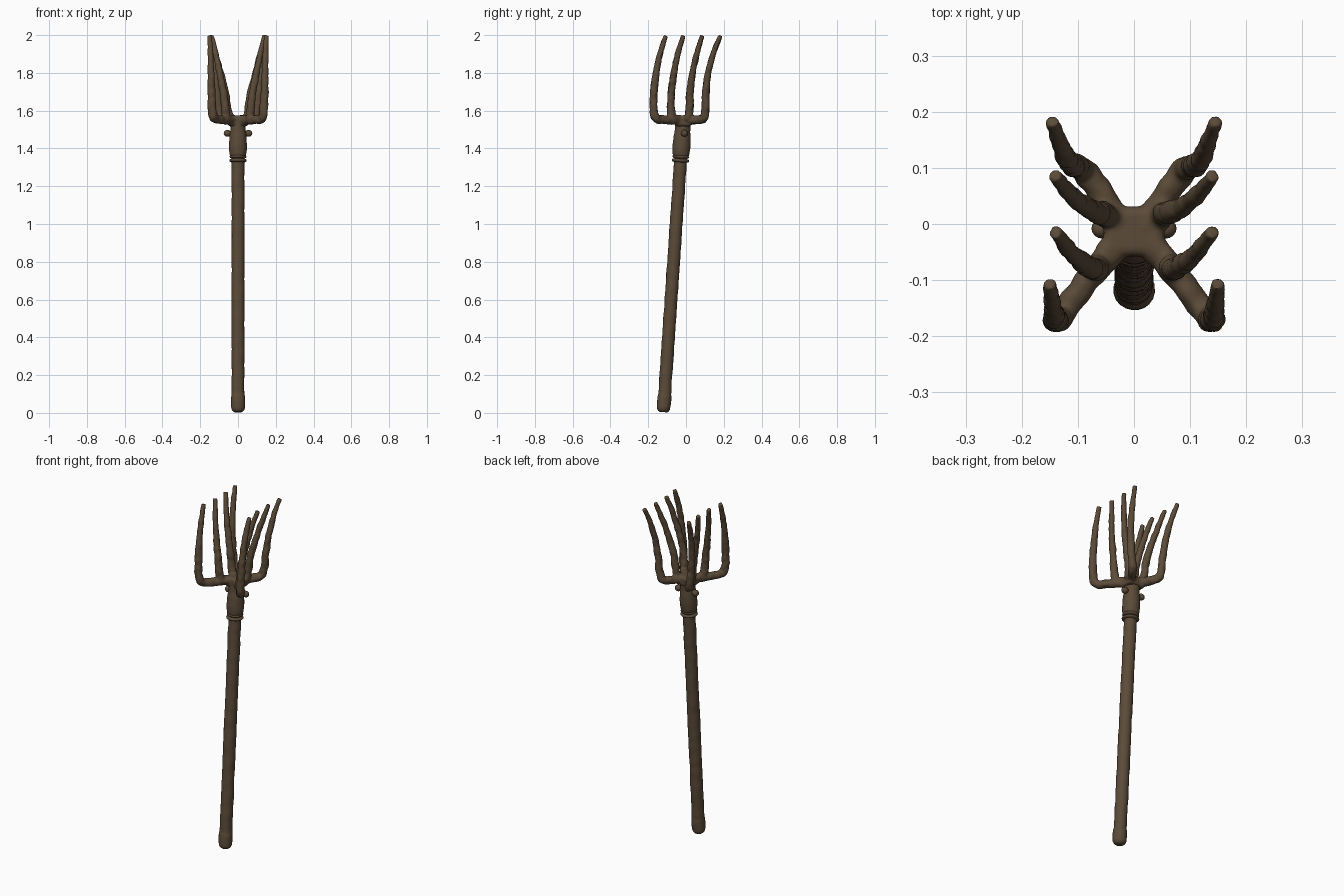
import bpy, bmesh, math
from mathutils import Vector, Matrix, noise

if "Cube" in bpy.data.objects:
    bpy.data.objects.remove(bpy.data.objects["Cube"])

brown = bpy.data.materials.new("weathered brown")
brown.use_nodes = True
colour = (0.105, 0.07, 0.04, 1)
brown.diffuse_color = colour
bsdf = brown.node_tree.nodes["Principled BSDF"]
bsdf.inputs["Base Color"].default_value = colour
bsdf.inputs["Roughness"].default_value = 0.8


def spline(keys, steps):
    """Catmull-Rom through keys of (x, y, z, radius)."""
    pts = [Vector(k) for k in keys]
    out = []
    for i in range(len(pts) - 1):
        a, b, c, d = pts[max(i - 1, 0)], pts[i], pts[i + 1], pts[min(i + 2, len(pts) - 1)]
        for s in range(steps):
            t = s / steps
            out.append(0.5 * (2 * b + (c - a) * t + (2 * a - 5 * b + 4 * c - d) * t * t
                              + (3 * b - a - 3 * c + d) * t ** 3))
    return out + [pts[-1]]


def tube(bm, keys, steps=6, sides=20, rough=0.0, grain=30.0):
    """Capped tube of varying radius with a lightly uneven surface."""
    path = spline(keys, steps)
    rings = []
    for i, p in enumerate(path):
        tangent = (path[min(i + 1, len(path) - 1)] - path[max(i - 1, 0)]).to_3d().normalized()
        u = tangent.cross(Vector((0.9, -0.4, 0.1))).normalized()
        v = tangent.cross(u)
        ring = []
        for k in range(sides):
            a = math.tau * k / sides
            co = p.to_3d() + (u * math.cos(a) + v * math.sin(a)) * p.w
            bump = 1 + rough * noise.noise(co * grain)
            ring.append(bm.verts.new(p.to_3d() + (co - p.to_3d()) * bump))
        rings.append(ring)
    for r, s in zip(rings, rings[1:]):
        for k in range(sides):
            j = (k + 1) % sides
            bm.faces.new((r[k], r[j], s[j], s[k]))
    bm.faces.new(rings[0][::-1])
    bm.faces.new(rings[-1])


def finish(bm, name):
    bmesh.ops.recalc_face_normals(bm, faces=bm.faces)
    mesh = bpy.data.meshes.new(name)
    bm.to_mesh(mesh)
    bm.free()
    obj = bpy.data.objects.new(name, mesh)
    bpy.context.collection.objects.link(obj)
    mesh.materials.append(brown)
    bpy.ops.object.select_all(action='DESELECT')
    obj.select_set(True)
    bpy.context.view_layer.objects.active = obj
    bpy.ops.object.shade_smooth_by_angle(angle=math.radians(45))
    return obj


def axis(z, r):
    """Key on the leaning centre line of the shaft."""
    return (0, -0.12 + 0.068 * z, z, r)


# Wooden handle with a rounded butt
bm = bmesh.new()
butt = [(0.004, 0.02), (0.012, 0.03), (0.03, 0.036), (0.08, 0.037), (0.11, 0.034)]
shaft = [(0.11 + 0.08 * i, 0.034) for i in range(1, 17)]
tube(bm, [axis(*k) for k in butt + shaft], rough=0.07, grain=22)
finish(bm, "handle")

# Ferrule socket
bm = bmesh.new()
socket = [(1.35, 0.038), (1.375, 0.045), (1.41, 0.047), (1.46, 0.045), (1.5, 0.041), (1.55, 0.042)]
tube(bm, [axis(*k) for k in socket], sides=24, rough=0.03)
finish(bm, "ferrule")

# Two binding rings under the ferrule
for name, z, r in (("lower_ring", 1.336, 0.045), ("upper_ring", 1.356, 0.043)):
    bm = bmesh.new()
    band = [(-0.009, 0.8), (-0.006, 0.96), (0, 1.04), (0.006, 0.96), (0.009, 0.8)]
    tube(bm, [axis(z + dz, r * f) for dz, f in band], steps=2, sides=24)
    finish(bm, name)

# Rivet heads on both sides of the ferrule
for name, sx in (("left_rivet", 1), ("right_rivet", -1)):
    bm = bmesh.new()
    place = Matrix.Translation((sx * 0.056, -0.008, 1.48)) @ Matrix.Diagonal((1.1, 1, 1, 1))
    bmesh.ops.create_uvsphere(bm, u_segments=16, v_segments=10, radius=0.018, matrix=place)
    stem = [(sx * x, -0.012, 1.48, 0.012) for x in (0.02, 0.05)]
    tube(bm, stem, steps=1, sides=12)
    finish(bm, name)

# Forged head: a hub with four tines on each side, fused together
tines = [
    [(0.02, -0.025, 1.55, 0.026), (0.09, -0.11, 1.552, 0.023), (0.126, -0.158, 1.56, 0.023),
     (0.137, -0.171, 1.6, 0.022), (0.14, -0.171, 1.68, 0.021), (0.143, -0.158, 1.8, 0.018),
     (0.146, -0.135, 1.91, 0.015), (0.15, -0.106, 1.997, 0.012)],
    [(0.03, -0.03, 1.55, 0.024), (0.06, -0.072, 1.565, 0.023), (0.068, -0.08, 1.62, 0.021),
     (0.078, -0.077, 1.7, 0.02), (0.1, -0.062, 1.81, 0.017), (0.12, -0.041, 1.91, 0.015),
     (0.14, -0.014, 1.997, 0.012)],
    [(0.02, -0.01, 1.55, 0.024), (0.046, 0.013, 1.565, 0.023), (0.056, 0.019, 1.62, 0.021),
     (0.068, 0.021, 1.7, 0.02), (0.095, 0.037, 1.81, 0.017), (0.12, 0.06, 1.91, 0.015),
     (0.141, 0.086, 1.997, 0.012)],
    [(0.02, -0.01, 1.55, 0.026), (0.062, 0.06, 1.552, 0.023), (0.088, 0.093, 1.56, 0.023),
     (0.099, 0.102, 1.6, 0.021), (0.108, 0.104, 1.68, 0.02), (0.12, 0.117, 1.8, 0.018),
     (0.133, 0.147, 1.91, 0.015), (0.146, 0.184, 1.997, 0.012)],
]
bm = bmesh.new()
hub = Matrix.Translation((0, -0.013, 1.546)) @ Matrix.Diagonal((0.108, 0.088, 0.058, 1))
bmesh.ops.create_cube(bm, size=1, matrix=hub)
bmesh.ops.bevel(bm, geom=bm.edges[:], offset=0.014, segments=3, profile=0.5, affect='EDGES')
for keys in tines:
    for sx in (1, -1):
        tube(bm, [(sx * x, y, z, r) for x, y, z, r in keys], steps=8, rough=0.22, grain=38)
head = finish(bm, "fork_head")
fuse = head.modifiers.new("Fuse", 'REMESH')
fuse.mode = 'VOXEL'
fuse.voxel_size = 0.005
fuse.use_smooth_shade = True
soften = head.modifiers.new("Soften", 'SMOOTH')
soften.factor = 0.5
soften.iterations = 4
